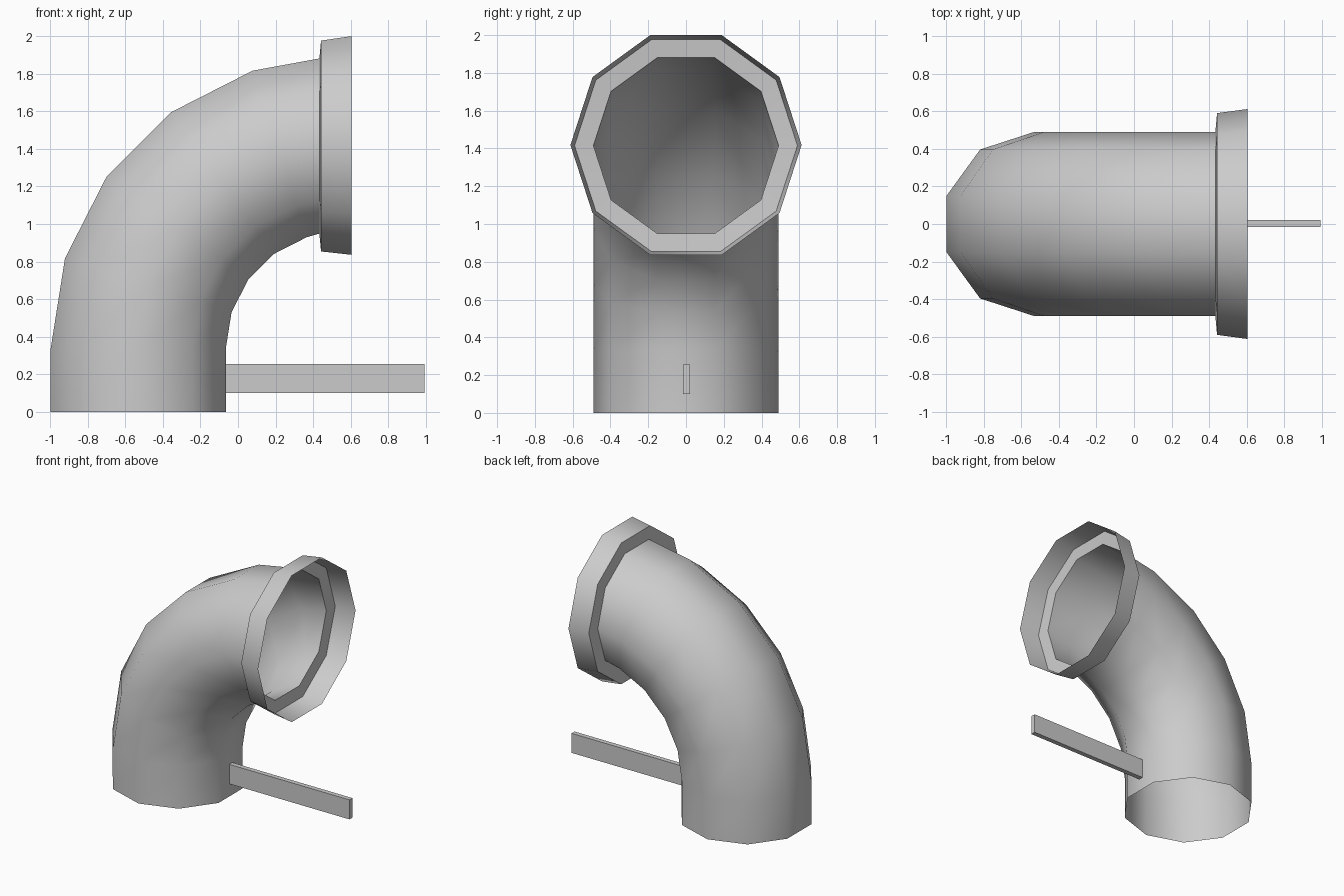
import bpy, bmesh, math
from mathutils import Vector

cube = bpy.data.objects.get("Cube")
if cube:
    bpy.data.objects.remove(cube, do_unlink=True)

SIDES = 10
PIPE_R = 0.49
BEND_R = 1.089               # bend radius of the pipe centre line
BEND_X, BEND_Z = 0.558, 0.337
MOUTH_Z = 1.415

grey = bpy.data.materials.new("grey metal")
grey.use_nodes = True
grey.diffuse_color = (0.6, 0.6, 0.6, 1)
grey.node_tree.nodes["Principled BSDF"].inputs["Base Color"].default_value = (0.6, 0.6, 0.6, 1)


def ring(bm, centre, outward, radius):
    """Ten-sided section spanned by the y axis and the outward direction."""
    verts = []
    for i in range(SIDES):
        t = math.tau * i / SIDES
        offset = Vector((0, math.cos(t), 0)) + outward * math.sin(t)
        verts.append(bm.verts.new(centre + offset * radius))
    return verts


def shell(name, sections):
    """Open tube through a list of (centre, outward, radius) sections."""
    bm = bmesh.new()
    rings = [ring(bm, *s) for s in sections]
    for a, b in zip(rings, rings[1:]):
        for i in range(SIDES):
            j = (i + 1) % SIDES
            bm.faces.new((a[i], b[i], b[j], a[j]))
    return finish(name, bm)


def finish(name, bm):
    mesh = bpy.data.meshes.new(name)
    bm.to_mesh(mesh)
    bm.free()
    mesh.materials.append(grey)
    obj = bpy.data.objects.new(name, mesh)
    bpy.context.collection.objects.link(obj)
    return obj


# Pipe: straight foot, bend in 18 degree steps, upright mouth
left, up = Vector((-1, 0, 0)), Vector((0, 0, 1))
sections = [(Vector((BEND_X - BEND_R, 0, 0)), left, PIPE_R)]
for step in range(5):
    a = math.radians(18 * step)
    out = left * math.cos(a) + up * math.sin(a)
    sections.append((Vector((BEND_X, 0, BEND_Z)) + out * BEND_R, out, PIPE_R))
sections.append((Vector((0.433, 0, MOUTH_Z)), up, PIPE_R))
pipe = shell("elbow_pipe", sections)

# Flared collar: shoulder ring, then a thin rim
collar = shell("collar", [(Vector((x, 0, MOUTH_Z + dz)), up, r) for x, dz, r in
                          ((0.433, 0, PIPE_R), (0.442, 0, 0.59), (0.605, 0.003, 0.612))])

# Flat bar standing out from the pipe foot
bm = bmesh.new()
bmesh.ops.create_cube(bm, size=1)
bmesh.ops.scale(bm, vec=(1.058, 0.038, 0.155), verts=bm.verts)
bmesh.ops.translate(bm, vec=(0.463, 0.002, 0.178), verts=bm.verts)
finish("flat_bar", bm)

# Smooth shading on the round parts
for obj in (pipe, collar):
    bpy.ops.object.select_all(action='DESELECT')
    obj.select_set(True)
    bpy.context.view_layer.objects.active = obj
    bpy.ops.object.shade_smooth_by_angle(angle=math.radians(40))
